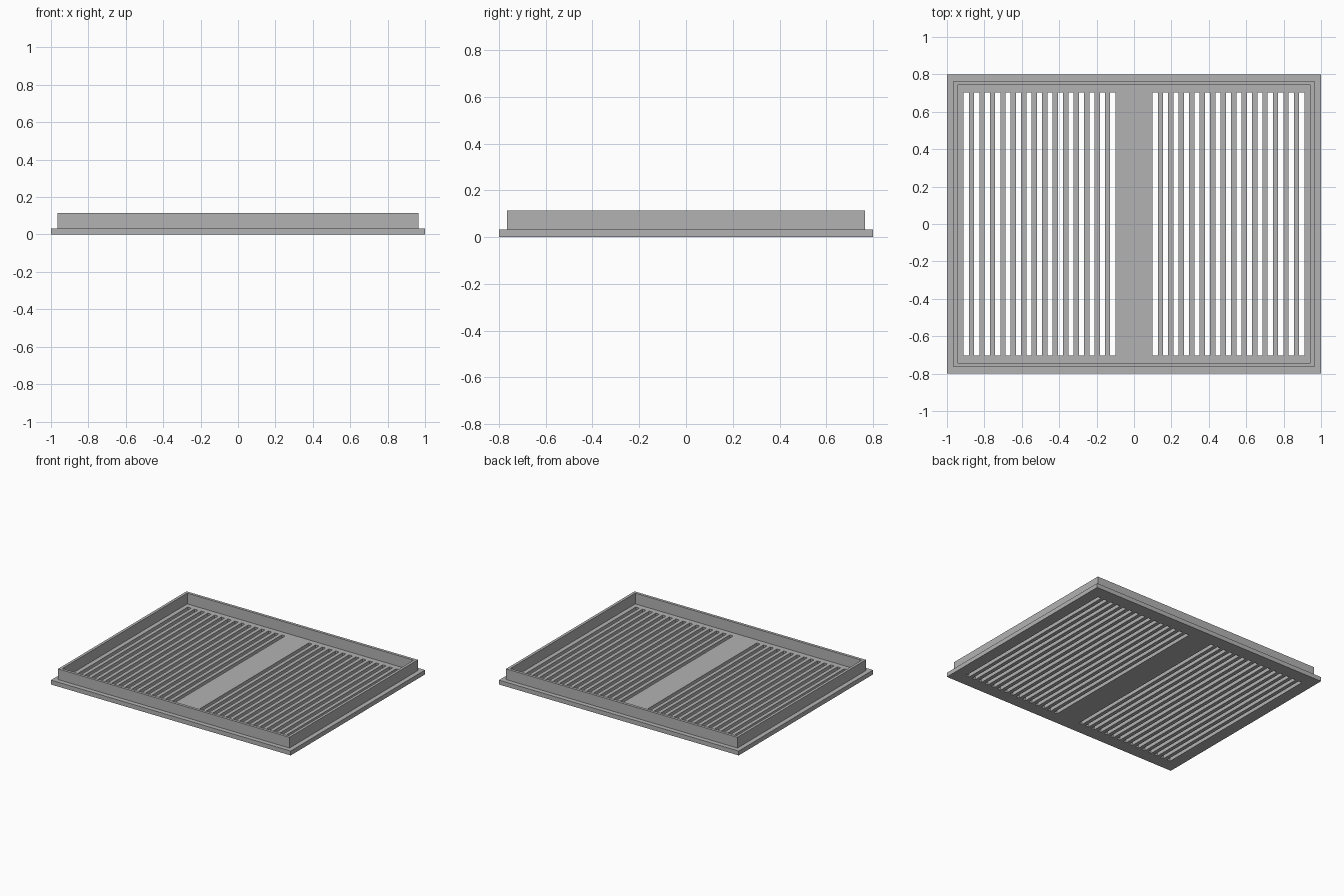
import bpy
import bmesh

cube = bpy.data.objects.get("Cube")
if cube:
    bpy.data.objects.remove(cube, do_unlink=True)

# Single matte grey
grey = bpy.data.materials.new("plain grey")
grey.use_nodes = True
colour = (0.45, 0.45, 0.45, 1)
grey.diffuse_color = colour
grey.node_tree.nodes["Principled BSDF"].inputs["Base Color"].default_value = colour

PLATE_TOP, RIM_TOP = 0.033, 0.114
SLOTS, PITCH, SLOT_WIDTH, FIRST_SLOT = 15, 0.056, 0.028, 0.099
SLOT_END = 0.703


def extruded(name, xs, ys, is_open, bottom, top):
    """Solid made from a grid of cells, leaving out the open cells."""
    bm = bmesh.new()
    points = [[bm.verts.new((x, y, bottom)) for y in ys] for x in xs]
    for i in range(len(xs) - 1):
        for j in range(len(ys) - 1):
            if not is_open(i, j):
                bm.faces.new((points[i][j], points[i + 1][j],
                              points[i + 1][j + 1], points[i][j + 1]))
    result = bmesh.ops.extrude_face_region(bm, geom=bm.faces[:], use_keep_orig=True)
    lifted = [g for g in result["geom"] if isinstance(g, bmesh.types.BMVert)]
    bmesh.ops.translate(bm, verts=lifted, vec=(0, 0, top - bottom))
    bmesh.ops.recalc_face_normals(bm, faces=bm.faces[:])
    # Merge the cells into clean flat faces
    bmesh.ops.dissolve_limit(bm, angle_limit=0.01, verts=bm.verts[:], edges=bm.edges[:])
    mesh = bpy.data.meshes.new(name)
    bm.to_mesh(mesh)
    bm.free()
    mesh.materials.append(grey)
    obj = bpy.data.objects.new(name, mesh)
    bpy.context.collection.objects.link(obj)
    return obj


# Base plate with two mirrored banks of slots
edges = []
for k in range(SLOTS):
    start = FIRST_SLOT + k * PITCH
    edges += [start, start + SLOT_WIDTH]
xs = sorted([-1, 1] + edges + [-x for x in edges])
middle = 2 * SLOTS


def in_slot(i, j):
    return j == 1 and i % 2 == 1 and i != middle


extruded("slotted_plate", xs, [-0.8, -SLOT_END, SLOT_END, 0.8], in_slot, 0, PLATE_TOP)

# Upright rim set in from the plate edge
extruded("raised_rim", [-0.965, -0.944, 0.944, 0.965], [-0.765, -0.744, 0.744, 0.765],
         lambda i, j: i == 1 and j == 1, PLATE_TOP, RIM_TOP)
